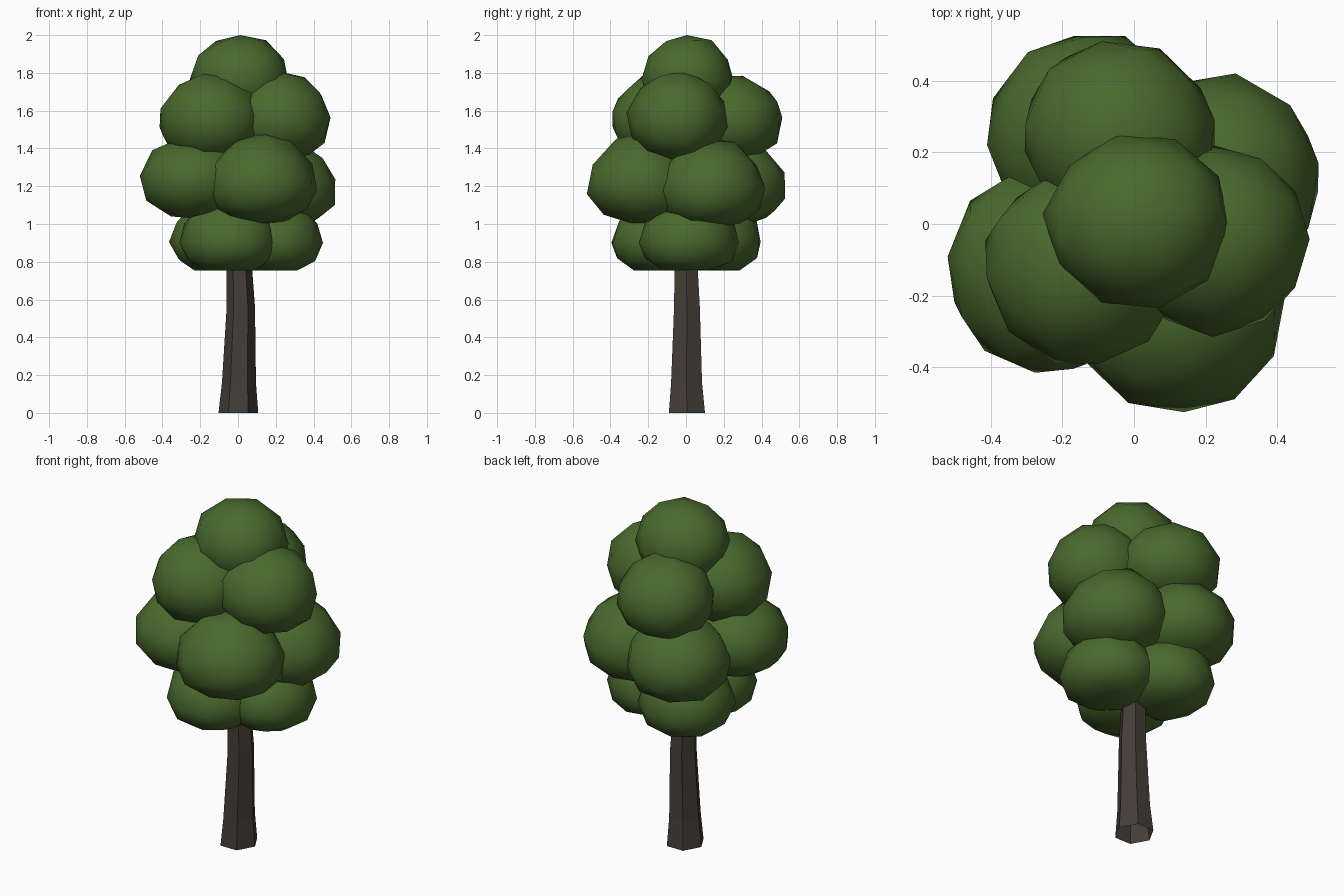
import bpy, bmesh, math, random
from mathutils import Matrix, Vector

if "Cube" in bpy.data.objects:
    bpy.data.objects.remove(bpy.data.objects["Cube"])

random.seed(4)


def material(name, col):
    m = bpy.data.materials.new(name)
    m.diffuse_color = (*col, 1)
    m.use_nodes = True
    m.node_tree.nodes["Principled BSDF"].inputs["Base Color"].default_value = m.diffuse_color
    return m


leaf = material("leaf green", (0.067, 0.143, 0.027))
bark = material("bark brown", (0.058, 0.048, 0.039))


def finish(bm, name, mat, smooth):
    me = bpy.data.meshes.new(name)
    for f in bm.faces:
        f.smooth = smooth
    bm.to_mesh(me)
    bm.free()
    me.materials.append(mat)
    ob = bpy.data.objects.new(name, me)
    bpy.context.collection.objects.link(ob)
    return ob


def leaf_clump(name, lo, hi, sag=1.25, upright=False, flat=False):
    """Low-poly ball, slightly uneven, fuller below, fitted to the box lo..hi."""
    bm = bmesh.new()
    bmesh.ops.create_icosphere(bm, subdivisions=2, radius=1)
    if not upright and not flat:
        bm.transform(Matrix.Rotation(random.uniform(0.2, 0.6), 4, 'X'))
    bm.transform(Matrix.Rotation(random.uniform(0, 6.28), 4, 'Z'))
    for v in bm.verts:
        v.co *= random.uniform(0.97, 1.03)
        if flat:
            v.co.z = max(v.co.z, -0.85)
    for i in range(3):
        a = min(v.co[i] for v in bm.verts)
        b = max(v.co[i] for v in bm.verts)
        for v in bm.verts:
            t = (v.co[i] - a) / (b - a)
            if i == 2:
                # push the widest part down while keeping the underside round
                t -= (sag - 1) * 1.4 * t * (1 - t)
            v.co[i] = lo[i] + t * (hi[i] - lo[i])
    return finish(bm, name, leaf, True)


# trunk: six-sided rings (x, y, z, radius), open underneath
bm = bmesh.new()
rings = []
for x, y, z, r in [(0.002, 0.005, 0, 0.105), (0.005, 0.003, 0.16, 0.09),
                   (0.015, 0.005, 0.56, 0.075), (0.006, 0.0, 0.8, 0.066),
                   (0, 0, 1.1, 0.05)]:
    rings.append([bm.verts.new((x + r * math.cos(k * math.pi / 3),
                                y + 1.05 * r * math.sin(k * math.pi / 3), z)) for k in range(6)])
for a, b in zip(rings, rings[1:]):
    for k in range(6):
        bm.faces.new((a[k], a[(k + 1) % 6], b[(k + 1) % 6], b[k]))
finish(bm, "trunk", bark, False)

# crown: one top clump, then three tiers of clumps
leaf_clump("crown_top", (-.255, -.235, 1.55), (.265, .25, 2.0), sag=1.05, upright=True)

leaf_clump("upper_clump_left", (-.415, -.39, 1.33), (.12, .15, 1.80), sag=1.15)
leaf_clump("upper_clump_right", (-.05, -.315, 1.33), (.49, .22, 1.81), sag=1.1)
leaf_clump("upper_clump_back", (-.305, -.02, 1.33), (.225, .51, 1.785), sag=1.1)

leaf_clump("middle_clump_front", (-.17, -.525, 1.0), (.42, .05, 1.49))
leaf_clump("middle_clump_left", (-.52, -.415, 1.03), (.05, .17, 1.46), sag=1.1)
leaf_clump("middle_clump_right", (-.05, -.16, .98), (.515, .42, 1.45))
leaf_clump("middle_clump_back", (-.41, -.04, 1.0), (.16, .525, 1.46), sag=1.2)

leaf_clump("lower_clump_front", (-.31, -.395, .755), (.21, .12, 1.15), flat=True)
leaf_clump("lower_clump_right", (-.07, -.25, .755), (.45, .28, 1.15), flat=True)
leaf_clump("lower_clump_back", (-.365, -.12, .755), (.16, .395, 1.15), flat=True)
